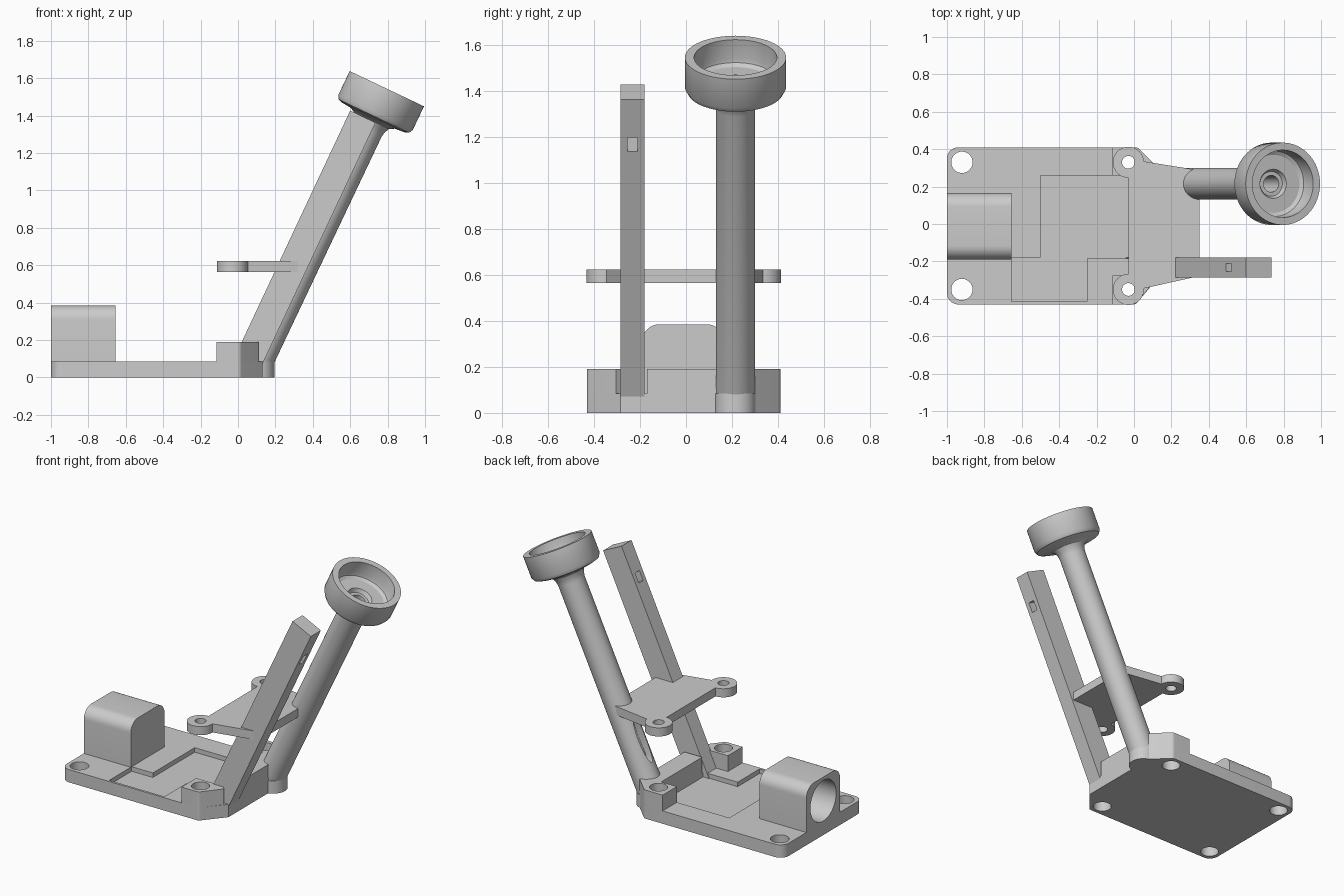
import bpy, bmesh
from math import pi, sin, cos, tan, radians
from mathutils import Vector, Matrix

if "Cube" in bpy.data.objects:
    bpy.data.objects.remove(bpy.data.objects["Cube"], do_unlink=True)

SHADE = (0.6, 0.6, 0.6, 1)
grey = bpy.data.materials.new("plain grey")
grey.use_nodes = True
grey.diffuse_color = SHADE
grey.node_tree.nodes["Principled BSDF"].inputs["Base Color"].default_value = SHADE

TILT = radians(25.4)


def finish(name, bm):
    bmesh.ops.remove_doubles(bm, verts=bm.verts, dist=1e-5)
    bmesh.ops.recalc_face_normals(bm, faces=bm.faces)
    mesh = bpy.data.meshes.new(name)
    bm.to_mesh(mesh)
    bm.free()
    mesh.materials.append(grey)
    ob = bpy.data.objects.new(name, mesh)
    bpy.context.collection.objects.link(ob)
    return ob


def prism(name, pts, lo, hi, axis="z"):
    """Extrude a flat outline along one axis."""
    place = {"x": lambda a, b, h: (h, a, b),
             "y": lambda a, b, h: (a, h, b),
             "z": lambda a, b, h: (a, b, h)}[axis]
    bm = bmesh.new()
    face = bm.faces.new([bm.verts.new(place(a, b, lo)) for a, b in pts])
    out = bmesh.ops.extrude_face_region(bm, geom=[face])["geom"]
    shift = Vector(place(0, 0, hi - lo))
    bmesh.ops.translate(bm, vec=shift, verts=[v for v in out if isinstance(v, bmesh.types.BMVert)])
    return finish(name, bm)


def rounded(corners, steps=8):
    """Outline from (x, y, radius) corners, with arcs where radius > 0."""
    pts = []
    for i, (x, y, r) in enumerate(corners):
        p = Vector((x, y))
        if r == 0:
            pts.append((x, y))
            continue
        a = (Vector(corners[i - 1][:2]) - p).normalized()
        b = (Vector(corners[(i + 1) % len(corners)][:2]) - p).normalized()
        half = a.angle(b) / 2
        centre = p + (a + b).normalized() * r / sin(half)
        start = (p + a * r / tan(half) - centre).normalized()
        end = (p + b * r / tan(half) - centre).normalized()
        pts += [tuple(centre + start.slerp(end, k / steps).normalized() * r)
                for k in range(steps + 1)]
    return pts


def circle(x, y, r, n=40):
    return [(x + r * cos(2 * pi * k / n), y + r * sin(2 * pi * k / n)) for k in range(n)]


def combine(ob, tool, operation="DIFFERENCE"):
    tool.hide_render = True
    mod = ob.modifiers.new("cut", "BOOLEAN")
    mod.operation, mod.solver, mod.object = operation, "EXACT", tool
    bpy.context.view_layer.objects.active = ob
    bpy.ops.object.modifier_apply(modifier=mod.name)
    bpy.data.objects.remove(tool, do_unlink=True)


def drill(ob, spots, r):
    for x, y in spots:
        combine(ob, prism("drill", circle(x, y, r), -0.5, 1))


posts = [(-0.03, 0.33), (-0.03, -0.35)]
T = 0.085   # base thickness

# Base plate with stepped pocket and mounting holes
base = prism("base_plate", rounded([
    (-1, -0.43, 0.06), (0.01, -0.43, 0.03), (0.13, -0.285, 0), (0.13, 0.3, 0),
    (0.02, 0.41, 0.03), (-1, 0.41, 0.06)]), 0, T)
combine(base, prism("pocket", [
    (-0.5, 0.26), (0, 0.26), (0, -0.185), (-0.25, -0.185), (-0.25, -0.415),
    (-0.655, -0.415), (-0.655, -0.18), (-0.5, -0.18)], T - 0.03, 0.2))
drill(base, posts + [(-0.92, 0.33), (-0.92, -0.35)], 0.057)

# Raised corner bosses, the back one joined to the end wall
back_boss = prism("back_boss_and_wall", rounded([
    (-0.115, 0.41, 0), (0.02, 0.41, 0.03), (0.13, 0.3, 0), (0.13, -0.17, 0),
    (0, -0.17, 0), (0, 0.26, 0), (-0.115, 0.26, 0)]), T, 0.19)
drill(back_boss, posts[:1], 0.055)
front_boss = prism("front_boss", rounded([
    (-0.115, -0.43, 0), (0.01, -0.43, 0.03), (0.11, -0.305, 0), (0.085, -0.275, 0),
    (-0.115, -0.275, 0)]), T, 0.19)
drill(front_boss, posts[1:], 0.055)

# Round-topped housing with a blind socket in its end
housing = prism("socket_housing", rounded([
    (-0.19, 0.05, 0), (0.165, 0.05, 0), (0.165, 0.385, 0.075), (-0.19, 0.385, 0.075)]),
    -1, -0.655, "x")
combine(housing, prism("socket", circle(-0.0125, 0.228, 0.135, 48), -1.1, -0.69, "x"))

# Slanted square bar with a small slot through it
bar = prism("slanted_bar", [(-0.048, 0.045), (0.118, 0.045), (0.735, 1.362), (0.6, 1.427)],
            -0.285, -0.18, "y")
slot = prism("slot", [(-0.2, -0.033), (0.2, -0.033), (0.2, 0.033), (-0.2, 0.033)],
             -0.255, -0.21, "y")
slot.matrix_world = Matrix.Translation((0.575, 0, 1.197)) @ Matrix.Rotation(radians(25), 4, "Y")
bpy.context.view_layer.update()
combine(bar, slot)

# Upper platform with two screw eyes
platform = prism("upper_platform", [
    (-0.03, -0.35), (0.05, -0.345), (0.35, -0.278), (0.35, 0.287), (0.05, 0.335), (-0.03, 0.33)],
    0.565, 0.622)
for x, y in posts:
    combine(platform, prism("eye", circle(x, y, 0.083), 0.565, 0.622), "UNION")
drill(platform, posts, 0.034)

# Tilted hollow pole flaring into an open cup
profile = [(0, 0), (0.085, 0), (0.085, 1.37), (0.09, 1.4), (0.103, 1.425), (0.13, 1.44),
           (0.185, 1.445), (0.208, 1.453), (0.22, 1.475), (0.22, 1.615), (0.18, 1.615),
           (0.18, 1.525), (0.175, 1.507), (0.155, 1.495), (0.078, 1.495), (0.066, 1.47),
           (0.045, 1.47), (0.045, 0.2), (0, 0.2)]
bm = bmesh.new()
ring = [bm.verts.new((r, 0, s)) for r, s in profile]
edges = [bm.edges.new(pair) for pair in zip(ring, ring[1:])]
bmesh.ops.spin(bm, geom=ring + edges, axis=(0, 0, 1), cent=(0, 0, 0),
               angle=2 * pi, steps=64, use_merge=True)
pole = finish("pole_and_cup", bm)
# Long oval opening on the inner side of the pole
combine(pole, prism("opening", [(0.035 * cos(k * pi / 20), 0.33 + 0.16 * sin(k * pi / 20))
                                for k in range(40)], -0.2, 0, "x"))
pole.matrix_world = Matrix.Translation((0.103, 0.215, T)) @ Matrix.Rotation(TILT, 4, "Y")
foot = prism("pole_foot", circle(0.105, 0.215, 0.09), 0, T)

# Smooth curves, crisp edges
bpy.ops.object.select_all(action="DESELECT")
for ob in (base, back_boss, front_boss, housing, bar, platform, pole, foot):
    ob.select_set(True)
bpy.context.view_layer.objects.active = base
bpy.ops.object.shade_smooth_by_angle(angle=radians(30))
